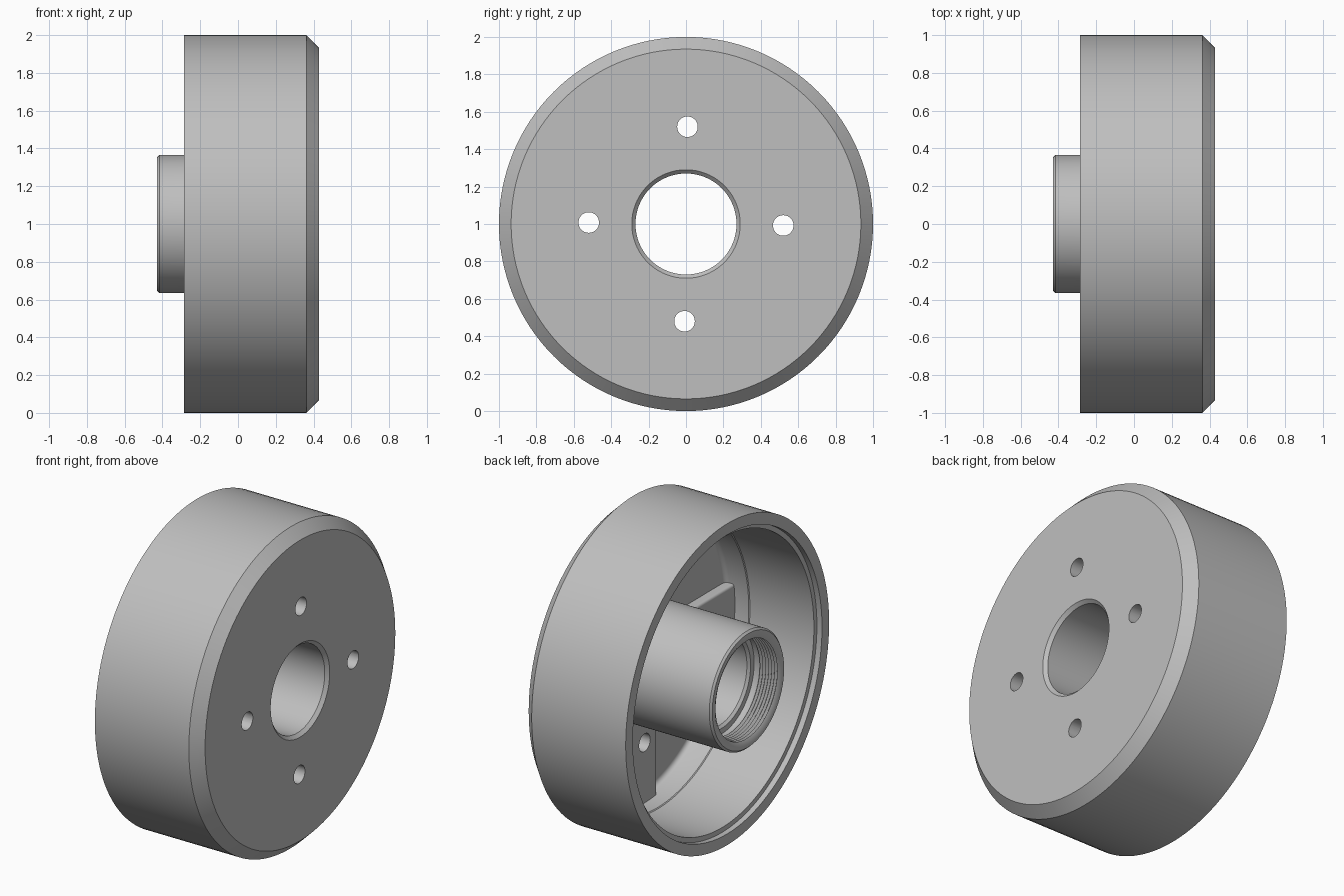
import bpy, bmesh, math
from mathutils import Matrix, Vector

old = bpy.data.objects.get("Cube")
if old:
    bpy.data.objects.remove(old, do_unlink=True)

STEPS = 128
CENTRE = Vector((0, 0, 1))

metal = bpy.data.materials.new("grey metal")
metal.use_nodes = True
GREY = (0.52, 0.52, 0.52, 1)
metal.diffuse_color = GREY
metal.node_tree.nodes["Principled BSDF"].inputs["Base Color"].default_value = GREY


def make_object(name, bm):
    bmesh.ops.recalc_face_normals(bm, faces=bm.faces)
    mesh = bpy.data.meshes.new(name)
    bm.to_mesh(mesh)
    bm.free()
    mesh.materials.append(metal)
    obj = bpy.data.objects.new(name, mesh)
    bpy.context.collection.objects.link(obj)
    return obj


def lathe(name, profile):
    """Turn a closed (x, radius) profile around the x axis."""
    bm = bmesh.new()
    rings = []
    for i in range(STEPS):
        a = math.tau * i / STEPS
        rings.append([bm.verts.new(CENTRE + Vector((x, r * math.cos(a), r * math.sin(a))))
                      for x, r in profile])
    n = len(profile)
    for i in range(STEPS):
        a, b = rings[i], rings[(i + 1) % STEPS]
        for j in range(n):
            k = (j + 1) % n
            bm.faces.new((a[j], a[k], b[k], b[j]))
    return make_object(name, bm)


def fillet(cx, cr, rad, start, end, steps=5):
    """Arc of profile points, angles in degrees."""
    angles = [math.radians(start + (end - start) * i / steps) for i in range(steps + 1)]
    return [(cx + rad * math.cos(a), cr + rad * math.sin(a)) for a in angles]


def cut(obj, cutter):
    mod = obj.modifiers.new("bolt holes", 'BOOLEAN')
    mod.operation = 'DIFFERENCE'
    mod.solver = 'EXACT'
    mod.object = cutter


def smooth(obj):
    bpy.ops.object.select_all(action='DESELECT')
    obj.select_set(True)
    bpy.context.view_layer.objects.active = obj
    for mod in list(obj.modifiers):
        bpy.ops.object.modifier_apply(modifier=mod.name)
    bpy.ops.object.shade_smooth_by_angle(angle=math.radians(30))


# Drum section: chamfered face, outer wall, stepped rim, floor and hub
FLOOR, HUB_END = 0.35, -0.428
profile = [(0.428, 0.29), (0.428, 0.935), (0.362, 1.0), (-0.285, 1.0),
           (-0.285, 0.93), (-0.25, 0.93), (-0.25, 0.90), (0.19, 0.90), (0.195, 0.895)]
profile += fillet(FLOOR - 0.03, 0.865, 0.03, 90, 0)
profile += fillet(FLOOR - 0.03, 0.395, 0.03, 0, -90)
profile += [(HUB_END + 0.012, 0.365), (HUB_END, 0.353), (HUB_END, 0.325)]

# Threaded recess in the hub end, then a relief groove and the plain bore
PITCH, THREADS = 0.02, 7
for i in range(THREADS):
    x = HUB_END + 0.012 + i * PITCH
    profile += [(x, 0.303), (x + PITCH / 2, 0.317)]
profile += [(-0.274, 0.32), (-0.245, 0.32), (-0.245, 0.285), (-0.23, 0.27), (0.408, 0.27)]
drum = lathe("drum", profile)

# Four bolt hole cutters
bm = bmesh.new()
for i in range(4):
    a = i * math.pi / 2 - 0.015
    place = Matrix.Translation(CENTRE + Vector((0.35, 0.52 * math.cos(a), 0.52 * math.sin(a))))
    bmesh.ops.create_cone(bm, cap_ends=True, segments=40, radius1=0.055, radius2=0.055,
                          depth=0.4, matrix=place @ Matrix.Rotation(math.pi / 2, 4, 'Y'))
hole_cutter = make_object("hole_cutter", bm)
hole_cutter.hide_render = True
hole_cutter.hide_viewport = False

# Raised ribs from the hub to the wall, one under each bolt hole
ribs = []
for i in range(4):
    bm = bmesh.new()
    bmesh.ops.create_cube(bm, size=1, matrix=Matrix.Translation((0.335, 0.61, 0))
                          @ Matrix.Diagonal((0.09, 0.6, 0.26, 1)))
    edges = [e for e in bm.edges if all(v.co.x < 0.3 for v in e.verts)
             and abs(e.verts[0].co.y - e.verts[1].co.y) > 0.1]
    bmesh.ops.bevel(bm, geom=edges, offset=0.015, segments=3, affect='EDGES', profile=0.5)
    bmesh.ops.transform(bm, verts=bm.verts, matrix=Matrix.Translation(CENTRE)
                        @ Matrix.Rotation(i * math.pi / 2, 4, 'X'))
    ribs.append(make_object("rib_%d" % (i + 1), bm))

for obj in [drum] + ribs:
    cut(obj, hole_cutter)
    smooth(obj)
bpy.data.objects.remove(hole_cutter, do_unlink=True)
